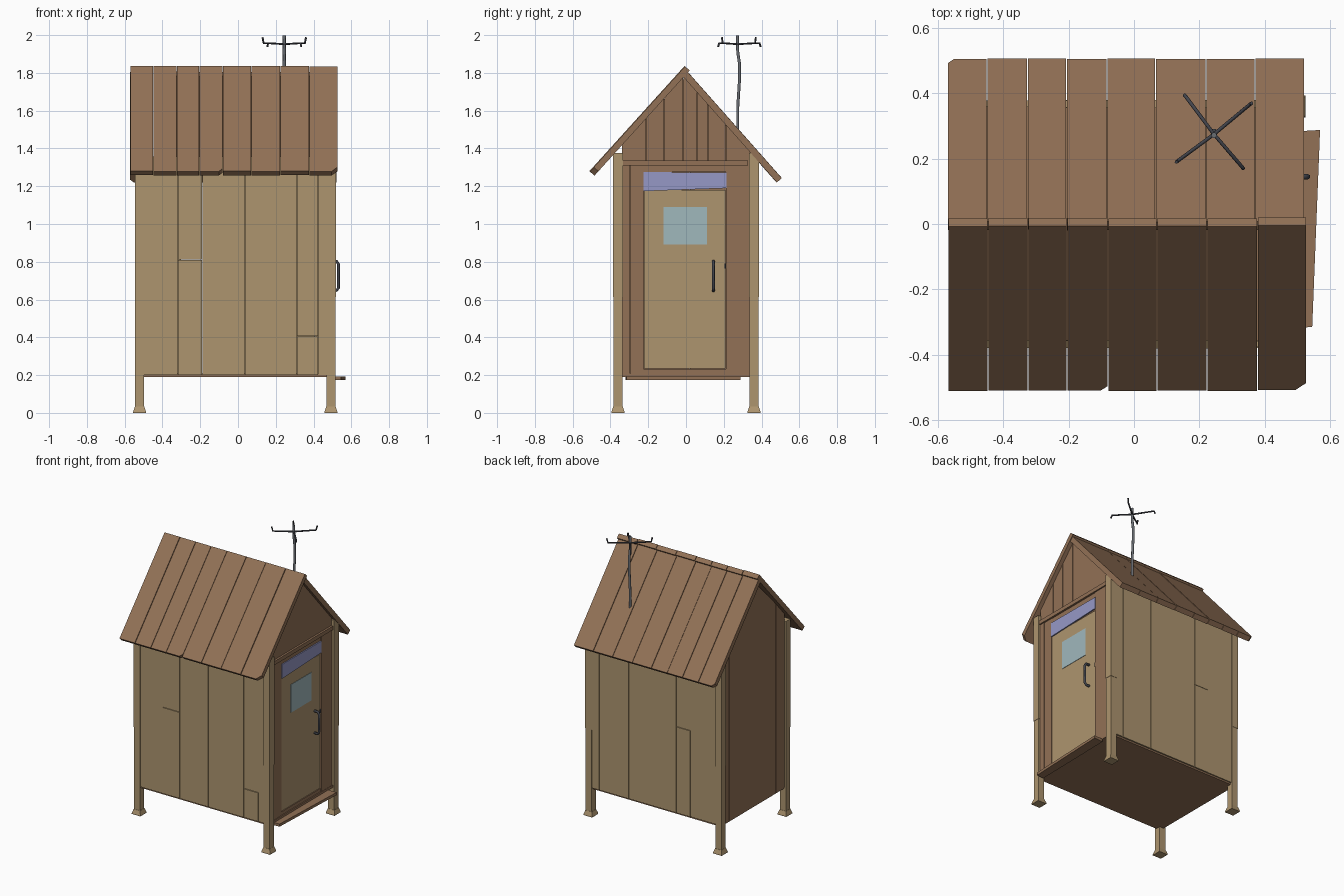
import bpy, bmesh, random
from mathutils import Vector

if "Cube" in bpy.data.objects:
    bpy.data.objects.remove(bpy.data.objects["Cube"])

random.seed(4)

def mat(name, r, g, b):
    m = bpy.data.materials.new(name)
    lin = lambda c: ((c / 255 + 0.055) / 1.055) ** 2.4
    m.diffuse_color = (lin(r), lin(g), lin(b), 1)
    m.use_nodes = True
    m.node_tree.nodes["Principled BSDF"].inputs["Base Color"].default_value = m.diffuse_color
    return m

TAN = mat("tan wood", 174, 149, 111)
BROWN = mat("brown wood", 146, 113, 86)
LAVENDER = mat("lavender sign", 150, 153, 198)
GLASS = mat("pale glass", 160, 184, 188)
IRON = mat("dark iron", 66, 68, 76)
STEEL = mat("grey steel", 106, 110, 116)

def prism(bm, pts, off):
    """Extrude a closed outline by an offset vector."""
    a = [bm.verts.new(p) for p in pts]
    b = [bm.verts.new(Vector(p) + Vector(off)) for p in pts]
    n = len(pts)
    bm.faces.new(a)
    bm.faces.new(b[::-1])
    for i in range(n):
        bm.faces.new((a[i], b[i], b[(i + 1) % n], a[(i + 1) % n]))

def box(bm, x0, x1, y0, y1, z0, z1):
    prism(bm, [(x0, y0, z0), (x1, y0, z0), (x1, y1, z0), (x0, y1, z0)], (0, 0, z1 - z0))

def finish(name, bm, m):
    bmesh.ops.recalc_face_normals(bm, faces=bm.faces)
    me = bpy.data.meshes.new(name)
    bm.to_mesh(me)
    bm.free()
    me.materials.append(m)
    ob = bpy.data.objects.new(name, me)
    bpy.context.collection.objects.link(ob)
    return ob

def boxes(name, m, *dims):
    bm = bmesh.new()
    for d in dims:
        box(bm, *d)
    return finish(name, bm, m)

def tube(name, m, paths, r):
    cu = bpy.data.curves.new(name, 'CURVE')
    cu.dimensions = '3D'
    cu.bevel_depth = r
    cu.bevel_resolution = 1
    cu.use_fill_caps = True
    for path in paths:
        s = cu.splines.new('POLY')
        s.points.add(len(path) - 1)
        for p, c in zip(s.points, path):
            p.co = (*c, 1)
    cu.materials.append(m)
    ob = bpy.data.objects.new(name, cu)
    bpy.context.collection.objects.link(ob)

GAP = 0.0015

# corner posts in two lengths, with flared feet
bm = bmesh.new()
for cx in (-0.521, 0.492):
    for cy in (-0.36, 0.36):
        for z0, z1, w in ((0.02, 0.613, 0.0235), (0.613, 1.375, 0.0255)):
            box(bm, cx - w, cx + w, cy - w, cy + w, z0, z1)
        ring = [(-1, -1), (1, -1), (1, 1), (-1, 1)]
        lv = [[bm.verts.new((cx + s * w, cy + t * w, z)) for s, t in ring]
              for w, z in ((0.034, 0), (0.034, 0.006), (0.025, 0.034))]
        bm.faces.new(lv[0])
        bm.faces.new(lv[2])
        for a, b in zip(lv, lv[1:]):
            for i in range(4):
                bm.faces.new((a[i], a[(i + 1) % 4], b[(i + 1) % 4], b[i]))
finish("corner_posts", bm, TAN)

# long side walls: vertical boards, some split in two lengths
def side_wall(name, y0, y1, joints, splits):
    bm = bmesh.new()
    for i, (a, b) in enumerate(zip(joints, joints[1:])):
        cuts = [0.2] + splits.get(i, []) + [1.36]
        for z0, z1 in zip(cuts, cuts[1:]):
            d = random.uniform(0, 0.004)
            box(bm, a + GAP, b - GAP, y0 + d, y1 - d, z0 + GAP, z1 - GAP)
    finish(name, bm, TAN)

side_wall("front_wall", -0.381, -0.355, [-0.5, -0.32, -0.19, 0.035, 0.31, 0.425, 0.475],
          {1: [0.81], 4: [0.405]})
side_wall("back_wall", 0.355, 0.381, [-0.5, -0.3, -0.19, 0.18, 0.41, 0.475], {1: [0.81]})

# gable boards whose tops follow the roof slope
def roof_under(y):
    return 1.80 + 1.115 * y if y < 0 else 1.775 - 1.13 * y

def gable(name, x0, x1, zb, joints):
    bm = bmesh.new()
    for a, b in zip(joints, joints[1:]):
        a, b = a + GAP, b - GAP
        d = random.uniform(0, 0.003)
        pts = [(x0 + d, a, zb), (x0 + d, b, zb), (x0 + d, b, roof_under(b))]
        if a < 0 < b:
            pts.append((x0 + d, 0, 1.78))
        pts.append((x0 + d, a, roof_under(a)))
        prism(bm, pts, (x1 - x0 - d, 0, 0))
    finish(name, bm, BROWN)

gable("door_gable", 0.475, 0.498, 1.31, [-0.34, -0.21, -0.115, -0.015, 0.06, 0.115, 0.21, 0.34])
gable("end_wall", -0.536, -0.512, 0.2, [-0.34, -0.24, 0.02, 0.28, 0.34])

# floor, step and door surround
boxes("floor", BROWN, (-0.53, 0.505, -0.37, 0.37, 0.19, 0.208))
bm = bmesh.new()
prism(bm, [(0.49, -0.32, 0.174), (0.546, -0.315, 0.174), (0.57, 0.288, 0.174), (0.5, 0.284, 0.174)],
      (0, 0, 0.019))
finish("door_step", bm, BROWN)
boxes("door_frame", BROWN,
      (0.475, 0.503, -0.337, -0.297, 0.208, 1.31),
      (0.475, 0.5, -0.294, -0.226, 0.208, 1.31),
      (0.475, 0.503, 0.212, 0.322, 0.208, 1.31),
      (0.475, 0.5, 0.324, 0.337, 0.208, 1.31),
      (0.475, 0.498, -0.226, 0.212, 1.275, 1.31),
      (0.475, 0.498, -0.226, 0.212, 0.208, 0.232),
      (0.475, 0.512, -0.337, 0.327, 1.309, 1.336))

# door, window, sign above the door
boxes("door", TAN, (0.475, 0.496, -0.223, 0.209, 0.235, 1.18))
boxes("door_window", GLASS, (0.495, 0.499, -0.12, 0.11, 0.892, 1.09))
bm = bmesh.new()
prism(bm, [(0.495, -0.226, 1.174), (0.495, 0.214, 1.19), (0.495, 0.214, 1.272), (0.495, -0.226, 1.275)],
      (0.009, 0, 0))
finish("door_sign", bm, LAVENDER)

# iron fittings
tube("door_handle", IRON, [[(0.495, 0.145, 0.648), (0.522, 0.145, 0.648), (0.532, 0.145, 0.662),
                            (0.532, 0.145, 0.788), (0.522, 0.145, 0.803), (0.495, 0.145, 0.803)]], 0.0085)
tube("door_latch", IRON, [[(0.498, 0.207, 0.765), (0.498, 0.207, 0.79)]], 0.005)

# roof boards: outline runs along x and down the slope, with chipped corners
def roof(name, top, eave, inner, joints, chips):
    top, eave, inner = Vector(top), Vector(eave), Vector(inner)
    bm = bmesh.new()
    for i, (a, b) in enumerate(zip(joints, joints[1:])):
        d = random.uniform(-0.002, 0.002)
        cl, cr = chips.get(i, (0, 0))
        a, b = a + GAP, b - GAP
        out = [(a, 0), (b, 0), (b, 1 - cr * 1.3), (b - cr, 1), (a + cl, 1), (a, 1 - cl * 1.3)]
        out = [p for j, p in enumerate(out) if not (j == 3 and cr == 0) and not (j == 4 and cl == 0)]
        pts = [(x, *((top + (eave - top) * t) + inner.normalized() * d)) for x, t in out]
        prism(bm, pts, (0, *inner))
    finish(name, bm, BROWN)

roof("front_roof", (-0.006, 1.836), (-0.51, 1.279), (0.024, -0.022),
     [-0.57, -0.448, -0.325, -0.205, -0.08, 0.071, 0.224, 0.378, 0.528],
     {3: (0, 0.02), 7: (0, 0.032)})
roof("back_roof", (0.008, 1.806), (0.507, 1.243), (-0.026, -0.023),
     [-0.572, -0.45, -0.327, -0.207, -0.083, 0.066, 0.22, 0.37, 0.523],
     {0: (0.02, 0)})

# roof antenna: bent pole and four arms with turned tips
P = (0.245, 0.28)
tube("antenna_pole", STEEL, [[(P[0], 0.274, 1.45), (P[0], 0.274, 1.62), (P[0], 0.283, 1.76),
                              (P[0], 0.283, 1.85), (P[0], 0.274, 1.91), (P[0], 0.272, 1.998)]], 0.009)
arms = []
for x, y, dz in ((0.155, 0.395, -0.02), (0.36, 0.37, 0.03), (0.335, 0.17, -0.02), (0.13, 0.19, 0.03)):
    arms.append([(P[0], 0.275, 1.952), (x * 0.95 + P[0] * 0.05, y * 0.95 + P[1] * 0.05, 1.958), (x, y, 1.958 + dz)])
tube("antenna_arms", IRON, arms, 0.0055)
